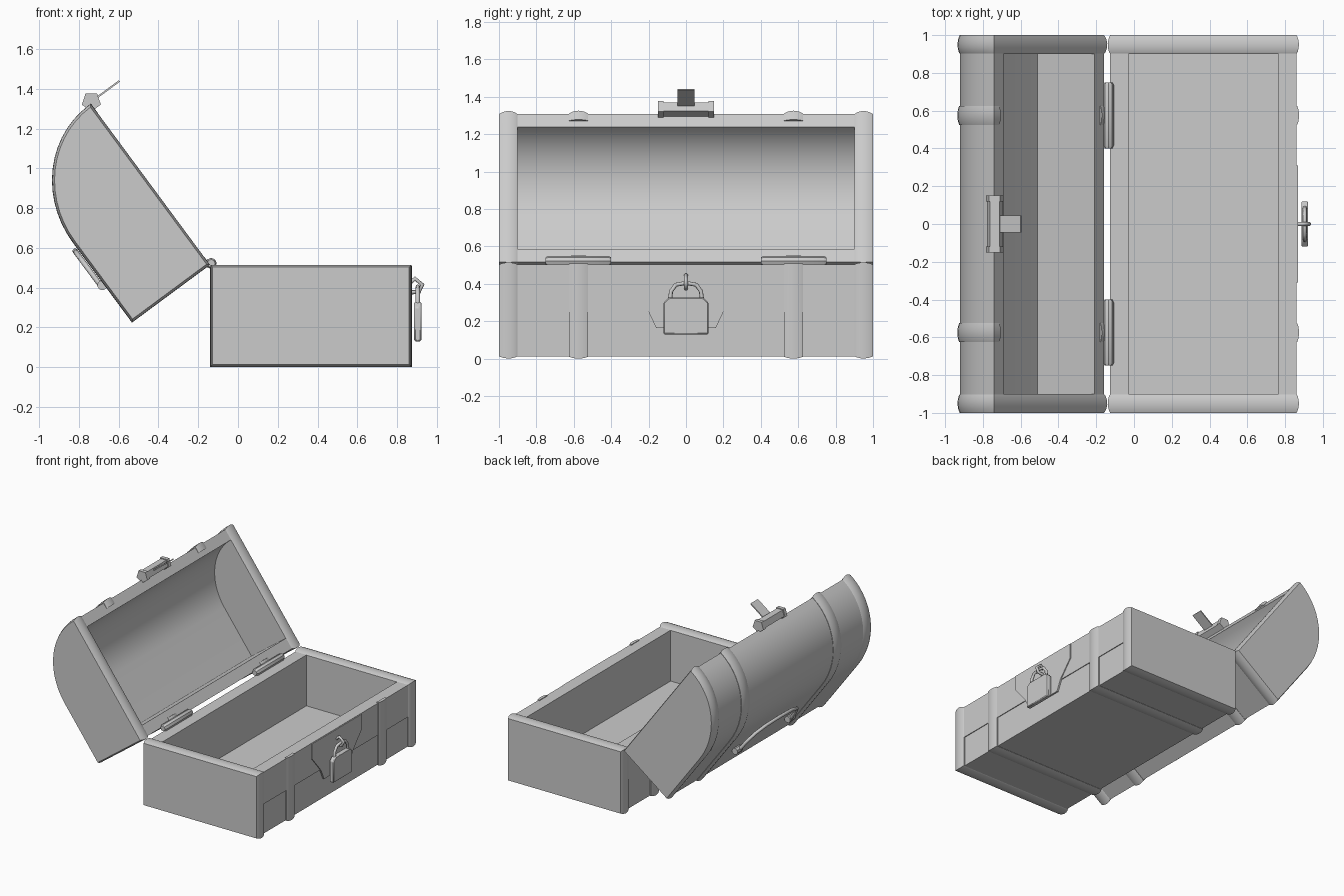
import bpy, bmesh, math
from math import sin, cos, pi
from mathutils import Vector

if "Cube" in bpy.data.objects:
    bpy.data.objects.remove(bpy.data.objects["Cube"])

HINGE = (-0.14, 0, 0.515)
LID_ANGLE = math.radians(-126.5)


def finish(ob, lid):
    if lid:
        ob.location = HINGE
        ob.rotation_euler = (0, LID_ANGLE, 0)
    bpy.ops.object.select_all(action='DESELECT')
    ob.select_set(True)
    bpy.context.view_layer.objects.active = ob
    bpy.ops.object.shade_smooth_by_angle(angle=math.radians(35))
    return ob


def loft(name, rings, lid=False):
    """Skin a list of closed rings and cap both ends."""
    bm = bmesh.new()
    vs = [[bm.verts.new(p) for p in r] for r in rings]
    n = len(rings[0])
    for a, b in zip(vs, vs[1:]):
        for i in range(n):
            j = (i + 1) % n
            bm.faces.new((a[i], a[j], b[j], b[i]))
    bm.faces.new(vs[0])
    bm.faces.new(vs[-1])
    bmesh.ops.recalc_face_normals(bm, faces=bm.faces)
    me = bpy.data.meshes.new(name)
    bm.to_mesh(me)
    bm.free()
    ob = bpy.data.objects.new(name, me)
    bpy.context.collection.objects.link(ob)
    return finish(ob, lid)


def prism(name, prof, y0, y1, lid=False):
    return loft(name, [[(x, y, z) for x, z in prof] for y in (y0, y1)], lid)


def offset(path, d, closed):
    """Offset a counter-clockwise xz path outward by d with mitred corners."""
    n, out = len(path), []
    for i in range(n):
        p = Vector(path[i])
        dirs = []
        if closed or i > 0:
            dirs.append((p - Vector(path[i - 1])).normalized())
        if closed or i < n - 1:
            dirs.append((Vector(path[(i + 1) % n]) - p).normalized())
        ns = [Vector((t.y, -t.x)) for t in dirs]
        m = (ns[0] + ns[-1]).normalized()
        out.append(p + m * d / max(m.dot(ns[0]), 0.3))
    return out


def end_slab(name, prof, side, lid):
    rings = []
    for y, d in ((0.9, -0.001), (0.912, 0.006), (0.935, 0.011), (0.955, 0.012), (0.98, 0.008), (1.0, 0.0)):
        rings.append([(p[0], side * y, p[1]) for p in offset(prof, d, True)])
    loft(name, rings, lid)


def strap(name, path, y, lid):
    section = ((-0.05, -0.012), (-0.05, 0.003), (-0.03, 0.010), (0, 0.013),
               (0.03, 0.010), (0.05, 0.003), (0.05, -0.012))
    cols = [offset(path, d, False) for _, d in section]
    rings = [[(c[i][0], y + dy, c[i][1]) for c, (dy, _) in zip(cols, section)]
             for i in range(len(path))]
    loft(name, rings, lid)


def rod(name, cx, cz, stations, sides, lid=False, phase=0.0):
    """Turned piece along y; stations are (y, radius)."""
    loft(name, [[(cx + r * cos(phase + 2 * pi * k / sides), y,
                  cz + r * sin(phase + 2 * pi * k / sides)) for k in range(sides)]
                for y, r in stations], lid)


def tube(name, pts, r, lid=False):
    cu = bpy.data.curves.new(name, 'CURVE')
    cu.dimensions = '3D'
    cu.bevel_depth = r
    cu.bevel_resolution = 2
    cu.use_fill_caps = True
    sp = cu.splines.new('POLY')
    sp.points.add(len(pts) - 1)
    for q, p in zip(sp.points, pts):
        q.co = (*p, 1)
    ob = bpy.data.objects.new(name, cu)
    bpy.context.collection.objects.link(ob)
    if lid:
        ob.location = HINGE
        ob.rotation_euler = (0, LID_ANGLE, 0)
    return ob


def arc(cx, cz, a, b, n=14):
    return [(cx + a * cos(pi / 2 * i / n), cz + b * sin(pi / 2 * i / n)) for i in range(n + 1)]


# box and lid shells
prism("box_shell", [(-0.127, 0.503), (-0.127, 0.25), (-0.122, 0.25), (-0.122, 0.012),
                    (0.855, 0.012), (0.855, 0.25), (0.861, 0.25), (0.861, 0.503),
                    (0.765, 0.503), (0.765, 0.1), (-0.03, 0.1), (-0.03, 0.503)], -0.905, 0.905)
outer = arc(0.5, 0.013, 0.495, 0.463)
inner = arc(0.5, 0.013, 0.41, 0.375)
back = [(0.013, 0.476), (0.013, 0.013)]
prism("lid_shell", outer + back + [(0.1, 0.013), (0.1, 0.388)] + inner[::-1], -0.905, 0.905, True)

# end slabs and straps
box_prof = [(-0.127, 0.013), (0.861, 0.013), (0.861, 0.503), (-0.127, 0.503)]
lid_prof = outer + back
box_path = [(-0.127, 0.5), (-0.127, 0.013), (0.861, 0.013), (0.861, 0.508)]
lid_path = [(0.95, 0.013)] + outer + back + [(0.05, 0.013)]
for s, tag in ((1, "back"), (-1, "front")):
    end_slab("box_end_" + tag, box_prof, s, False)
    end_slab("lid_end_" + tag, lid_prof, s, True)
    strap("box_strap_" + tag, box_path, s * 0.575, False)
    strap("lid_strap_" + tag, lid_path, s * 0.575, True)
    # hinge barrel
    y = s * 0.575
    rod("hinge_" + tag, -0.135, 0.522,
        [(y - 0.175, 0.02), (y - 0.16, 0.028), (y + 0.16, 0.028), (y + 0.175, 0.02)], 8)
    # lid handle mount
    y = s * 0.33
    rod("handle_mount_" + tag, 0.24, 0.497, [(y - 0.035, 0.026), (y + 0.035, 0.026)], 8, True, pi / 8)

# lid handle bail
tube("lid_handle", [(0.24, -0.32, 0.505), (0.33, -0.31, 0.505), (0.41, -0.26, 0.505),
                    (0.45, -0.16, 0.505), (0.46, 0, 0.505), (0.45, 0.16, 0.505),
                    (0.41, 0.26, 0.505), (0.33, 0.31, 0.505), (0.24, 0.32, 0.505)], 0.013, True)

# lid latch: barrel with collars, and tongue
rod("latch_barrel", 1.015, -0.008,
    [(-0.15, 0.05), (-0.12, 0.05), (-0.12, 0.042), (0.12, 0.042), (0.12, 0.05), (0.15, 0.05)], 5, True)
prism("latch_tongue", [(1.01, -0.02), (1.01, -0.182), (1.019, -0.182), (1.019, -0.02)], -0.045, 0.045, True)


def plate(name, prof, x0, x1, bevel=0.0):
    ob = loft(name, [[(x, y, z) for y, z in prof] for x in (x0, x1)])
    if bevel:
        m = ob.modifiers.new("bevel", 'BEVEL')
        m.width = bevel
        m.segments = 1


# lock plate, padlock body, shackle and staple
plate("lock_plate", [(-0.31, 0.5), (-0.31, 0.38), (-0.20, 0.25), (-0.16, 0.165), (0.16, 0.165),
                     (0.20, 0.25), (0.31, 0.38), (0.31, 0.5)], 0.85, 0.868)
plate("padlock_body", [(-0.12, 0.13), (0.12, 0.13), (0.12, 0.30), (0.09, 0.328), (-0.09, 0.328),
                       (-0.12, 0.30)], 0.886, 0.922, 0.006)
tube("padlock_shackle", [(0.904, -0.085, 0.32), (0.904, -0.08, 0.36), (0.904, -0.055, 0.395),
                         (0.904, 0, 0.405), (0.904, 0.055, 0.395), (0.904, 0.08, 0.36),
                         (0.904, 0.085, 0.32)], 0.011)
tube("lock_staple", [(0.86, 0, 0.42), (0.89, 0, 0.445), (0.927, 0, 0.415),
                     (0.91, 0, 0.38), (0.86, 0, 0.375)], 0.011)
